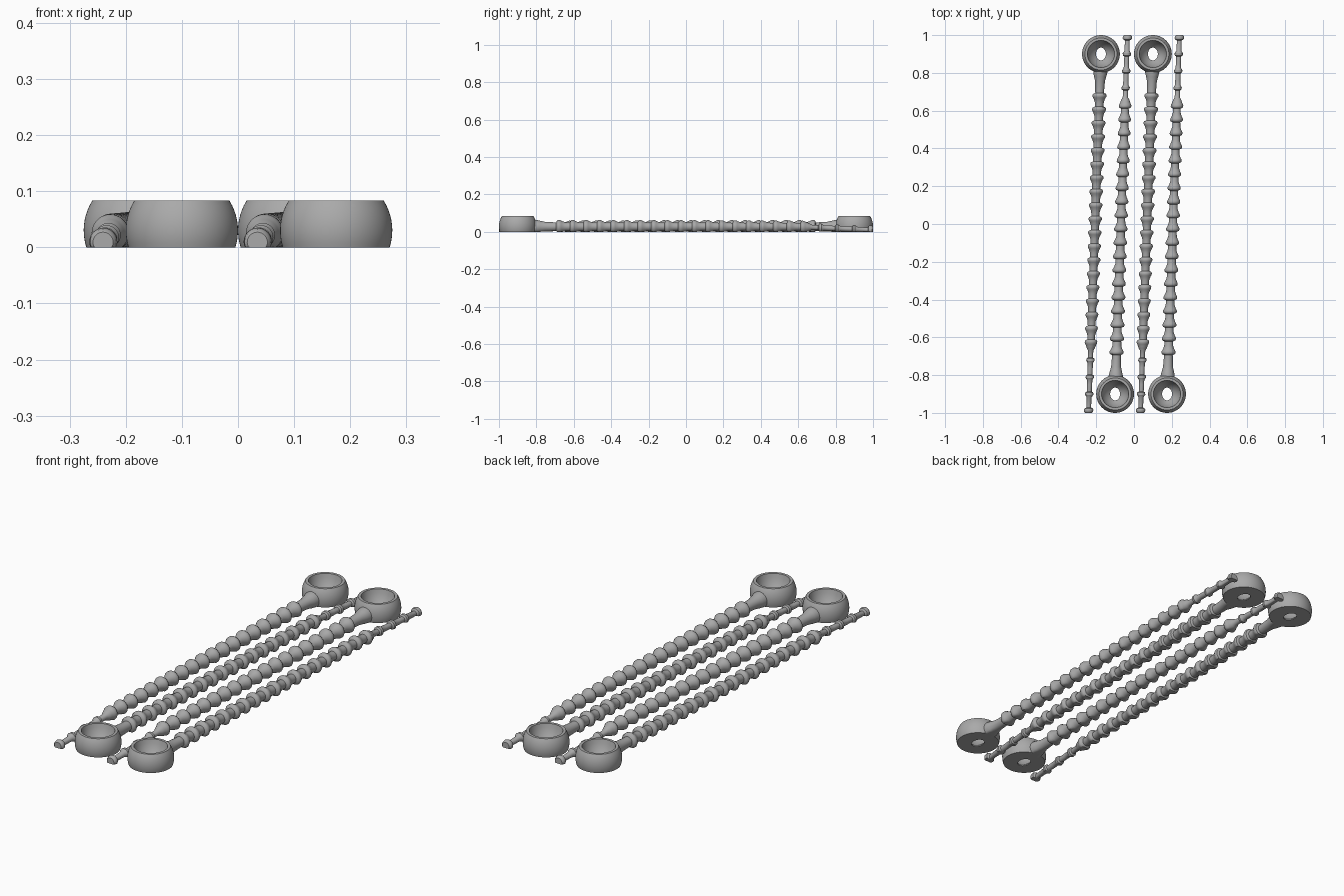
import bpy, bmesh, math
from mathutils import Vector

if "Cube" in bpy.data.objects:
    bpy.data.objects.remove(bpy.data.objects["Cube"], do_unlink=True)

grey = bpy.data.materials.new("mid grey")
grey.use_nodes = True
grey.diffuse_color = (0.4, 0.4, 0.4, 1)
grey.node_tree.nodes["Principled BSDF"].inputs["Base Color"].default_value = (0.4, 0.4, 0.4, 1)


def skin(name, loops, closed):
    """Join equal loops of points into a surface."""
    bm = bmesh.new()
    rows = [[bm.verts.new(p) for p in loop] for loop in loops]
    n = len(rows[0])
    pairs = list(zip(rows, rows[1:]))
    if closed:
        pairs.append((rows[-1], rows[0]))
    else:
        bm.faces.new(rows[0])
        bm.faces.new(rows[-1])
    for a, b in pairs:
        for i in range(n):
            j = (i + 1) % n
            bm.faces.new((a[i], a[j], b[j], b[i]))
    bmesh.ops.recalc_face_normals(bm, faces=bm.faces)
    mesh = bpy.data.meshes.new(name)
    bm.to_mesh(mesh)
    bm.free()
    obj = bpy.data.objects.new(name, mesh)
    bpy.context.collection.objects.link(obj)
    mesh.materials.append(grey)
    bpy.ops.object.select_all(action='DESELECT')
    obj.select_set(True)
    bpy.context.view_layer.objects.active = obj
    bpy.ops.object.shade_smooth_by_angle(angle=math.radians(35))
    return obj


def angles(n):
    return [2 * math.pi * i / n for i in range(n)]


def ring(name, cx, side):
    # rounded outside, bowl inside, oval hole: (x radius, y radius, height)
    outside = [(math.sqrt(0.01 - (z - 0.03) ** 2),) * 2 + (z,)
               for z in [0.083 * i / 10 for i in range(11)]]
    bowl = [(0.072, 0.072, 0.083), (0.068, 0.068, 0.065), (0.06, 0.061, 0.045),
            (0.047, 0.05, 0.025), (0.034, 0.04, 0.012), (0.026, 0.034, 0.005),
            (0.026, 0.034, 0)]
    loops = [[(cx + rx * math.cos(a), side * 0.9 + ry * math.sin(a), z) for a in angles(64)]
             for rx, ry, z in outside + bowl]
    skin(name, loops, True)


def cord_profile():
    """Distance from the ring centre and radius along the cord."""
    pts = [(0.075, 0.038), (0.1, 0.037), (0.12, 0.032), (0.145, 0.026), (0.185, 0.024)]
    # barbed beads: steep toward the ring, tapered toward the tip
    for k in range(19):
        s = 0.22 + 0.0725 * k
        big = 0.037 - 0.004 * k / 18
        core = 0.023 - 0.003 * k / 18
        pts += [(s - 0.014, core), (s - 0.009, big - 0.003), (s - 0.004, big),
                (s + 0.005, big), (s + 0.012, big - 0.004), (s + 0.022, core + 0.005),
                (s + 0.034, core + 0.001)]
    # thin tail with small beads
    for s in (1.62, 1.71, 1.80):
        pts += [(s - 0.05, 0.014), (s - 0.013, 0.013), (s - 0.008, 0.021),
                (s + 0.004, 0.022), (s + 0.016, 0.014)]
    pts += [(1.872, 0.012), (1.877, 0.022), (1.884, 0.025), (1.895, 0.023), (1.9, 0.018)]
    return pts


def cord(name, cx, side):
    loops = []
    for s, r in cord_profile():
        x = cx - side * 0.0345 * s
        y = side * (0.9 - s)
        t = max(0, (s - 1.5) / 0.4)
        zc = 0.027 - 0.018 * t
        loops.append([(x + r * math.cos(a), y, max(0, zc + r * math.sin(a)))
                      for a in angles(28)])
    skin(name, loops, False)


# four ties laid head to tail
for label, x, side in (("outer_right", -0.175, 1), ("inner_right", -0.1, -1),
                       ("inner_left", 0.1, 1), ("outer_left", 0.175, -1)):
    ring(label + "_ring", x, side)
    cord(label + "_cord", x, side)
